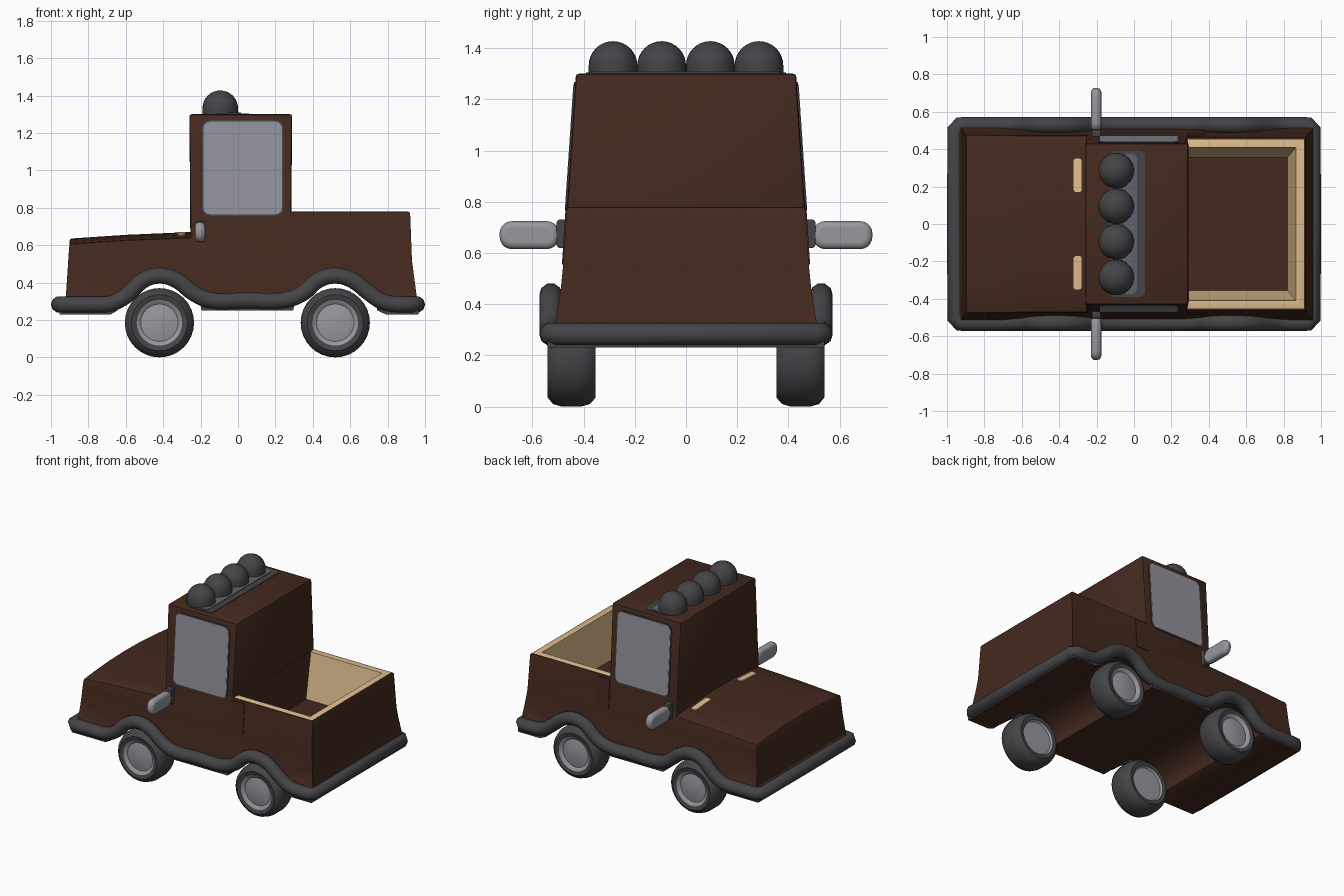
import bpy, bmesh, math
from mathutils import Vector

if "Cube" in bpy.data.objects:
    bpy.data.objects.remove(bpy.data.objects["Cube"])


def material(name, rgb):
    m = bpy.data.materials.new(name)
    m.diffuse_color = (*rgb, 1)
    m.use_nodes = True
    m.node_tree.nodes["Principled BSDF"].inputs["Base Color"].default_value = m.diffuse_color
    return m


BROWN = material("dark brown paint", (.056, .022, .013))
TAN = material("tan lining", (.74, .52, .28))
DARK = material("charcoal rubber", (.058, .058, .063))
GREY = material("light grey metal", (.31, .31, .34))
GLASS = material("grey glass", (.29, .29, .33))
SLATE = material("slate strip", (.12, .13, .15))


def finish(name, bm, mats, angle=35):
    bmesh.ops.recalc_face_normals(bm, faces=bm.faces)
    me = bpy.data.meshes.new(name)
    bm.to_mesh(me)
    bm.free()
    for m in mats:
        me.materials.append(m)
    me.shade_smooth()
    me.set_sharp_from_angle(angle=math.radians(angle))
    ob = bpy.data.objects.new(name, me)
    bpy.context.collection.objects.link(ob)
    return ob


def prism(pts, place):
    """Closed solid from a 2D outline; place(u, v, t) gives the 3D point for t = 0 and 1."""
    bm = bmesh.new()
    a, b = [[bm.verts.new(place(u, v, t)) for u, v in pts] for t in (0, 1)]
    bm.faces.new(a)
    bm.faces.new(b[::-1])
    n = len(pts)
    for i in range(n):
        j = (i + 1) % n
        bm.faces.new((a[i], b[i], b[j], a[j]))
    bmesh.ops.recalc_face_normals(bm, faces=bm.faces)
    return bm


def rounded(u0, u1, v0, v1, r, n=5):
    pts = []
    for k, (cu, cv) in enumerate(((u1 - r, v1 - r), (u0 + r, v1 - r), (u0 + r, v0 + r), (u1 - r, v0 + r))):
        for i in range(n + 1):
            a = math.pi / 2 * (k + i / n)
            pts.append((cu + r * math.cos(a), cv + r * math.sin(a)))
    return pts


def bevel(ob, width, segs=4):
    m = ob.modifiers.new("round", 'BEVEL')
    m.width, m.segments, m.limit_method = width, segs, 'ANGLE'


# Half width of the body at each height
WIDTHS = [(.2, .54), (.29, .54), (.33, .51), (.45, .49), (.55, .48), (.78, .465), (1.4, .423)]


def half_width(z):
    for (z0, w0), (z1, w1) in zip(WIDTHS, WIDTHS[1:]):
        if z <= z1:
            return w0 + (w1 - w0) * (z - z0) / (z1 - z0)
    return WIDTHS[-1][1]


# Body: side profile with wheel arches, drawn out across the truck
AXLES = (-.42, .52)


def arch(cx):
    return [(cx - .225 * math.cos(a), .25 + .165 * math.sin(a))
            for a in (math.pi * i / 12 for i in range(13))]


profile = [(-.955, .23), (-.68, .23)] + arch(AXLES[0]) + arch(AXLES[1]) + [
    (.79, .23), (.965, .23), (.965, .29), (.955, .33), (.93, .52), (.92, .78), (.285, .78),
    (.29, 1.3), (-.26, 1.3), (-.255, .67), (-.6, .655), (-.9, .635), (-.92, .33), (-.955, .29)]
bm = prism(profile, lambda u, v, t: Vector((u, 2 * t - 1, v)))
for z in (.29, .33, .45, .55, .78):
    bmesh.ops.bisect_plane(bm, geom=bm.verts[:] + bm.edges[:] + bm.faces[:], dist=1e-5,
                           plane_co=(0, 0, z), plane_no=(0, 0, 1))

# Crowned bonnet
CROWN = .028
for y in (-.75, -.4, 0, .4, .75):
    bm.normal_update()
    faces = [f for f in bm.faces if abs(f.normal.z) > .8 and f.calc_center_median().x < -.25
             and .6 < f.calc_center_median().z < .7]
    geom = set(faces) | {e for f in faces for e in f.edges} | {v for f in faces for v in f.verts}
    bmesh.ops.bisect_plane(bm, geom=list(geom), dist=1e-5, plane_co=(0, y, 0), plane_no=(0, 1, 0))
for v in bm.verts:
    if v.co.x < -.25 and .6 < v.co.z < .7:
        v.co.z -= CROWN * v.co.y ** 2
    v.co.y *= half_width(v.co.z)
bm.normal_update()
sharp = [e for e in bm.edges if len(e.link_faces) == 2 and e.calc_face_angle() > .5
         and e.is_convex and min(v.co.z for v in e.verts) > .59]
bmesh.ops.bevel(bm, geom=sharp, offset=.012, segments=2, profile=.5, affect='EDGES')
bm.normal_update()

# Cargo bed sunk into the rear deck, walls tapering to the floor
deck = max((f for f in bm.faces if f.normal.z > .99 and f.calc_center_median().x > .3
            and abs(f.calc_center_median().z - .78) < .02), key=lambda f: f.calc_area())
bmesh.ops.inset_region(bm, faces=[deck], thickness=.005)
for v in deck.verts:
    v.co.x = .295 if v.co.x < .6 else .865
    v.co.y = math.copysign(.41, v.co.y)
floor = bmesh.ops.extrude_discrete_faces(bm, faces=[deck])["faces"][0]
for v in floor.verts:
    v.co = (min(v.co.x, .82), math.copysign(.355, v.co.y), .46)
bmesh.ops.remove_doubles(bm, verts=bm.verts, dist=1e-5)
bm.normal_update()
for f in bm.faces:
    c, n = f.calc_center_median(), f.normal
    if .305 < c.x < .91 and abs(c.y) < .455 and .5 < c.z < .785:
        f.material_index = 1
    elif c.z < .28 and (abs(n.y) > .7 or abs(c.x) > .94):
        f.material_index = 2
finish("truck_body", bm, [BROWN, TAN, DARK], 30)

# Bumper tube running round the truck and over the wheels
side = [(-.93, .283), (-.78, .283), (-.68, .288), (-.59, .335), (-.51, .41), (-.42, .437), (-.33, .413),
        (-.24, .345), (-.16, .308), (.05, .305), (.26, .308), (.35, .345), (.43, .413), (.52, .437),
        (.61, .413), (.70, .345), (.78, .295), (.93, .283)]
path = [(x, -.528, z) for x, z in side] + [(.955, -.5, .283), (.955, 0, .283), (.955, .5, .283)]
path += [(x, .528, z) for x, z in side[::-1]] + [(-.955, .5, .283), (-.955, 0, .283), (-.955, -.5, .283)]
cu = bpy.data.curves.new("bumper_tube", 'CURVE')
cu.dimensions, cu.bevel_depth, cu.bevel_resolution, cu.resolution_u = '3D', .045, 3, 4
sp = cu.splines.new('BEZIER')
sp.bezier_points.add(len(path) - 1)
for i, (p, co) in enumerate(zip(sp.bezier_points, path)):
    p.co = co
    kind = 'VECTOR' if abs(co[0]) > .92 else 'AUTO'
    p.handle_left_type = p.handle_right_type = kind
sp.use_cyclic_u = True
cu.materials.append(DARK)
bpy.context.collection.objects.link(bpy.data.objects.new("bumper_tube", cu))

# Wheels: turned tyre with hub
LATHE = [(0, .53), (.035, .53), (.1, .518), (.122, .535), (.15, .54), (.175, .52), (.185, .485),
         (.185, .41), (.175, .375), (.15, .353), (.125, .357), (.115, .37), (0, .37)]
for cx in AXLES:
    for s in (-1, 1):
        bm = bmesh.new()
        n = 32
        rings = [[bm.verts.new((cx + r * math.cos(2 * math.pi * i / n), s * y,
                                .185 + r * math.sin(2 * math.pi * i / n))) for i in range(n)]
                 for r, y in LATHE]
        for k in range(len(rings) - 1):
            for i in range(n):
                j = (i + 1) % n
                f = bm.faces.new((rings[k][i], rings[k][j], rings[k + 1][j], rings[k + 1][i]))
                f.material_index = 0 if 3 <= k <= 9 else 1
        bmesh.ops.remove_doubles(bm, verts=bm.verts, dist=1e-5)
        finish(("front" if cx < 0 else "rear") + ("_wheel_a" if s < 0 else "_wheel_b"), bm, [DARK, GREY], 40)

for s, tag in ((-1, "a"), (1, "b")):
    def on_cab(depth):
        return lambda u, v, t: Vector((u, s * (.463 - .0677 * (v - .78) + depth * t), v))

    # Side window with dark frame, and the seam panel behind the door
    finish("window_frame_" + tag, prism(rounded(-.192, .242, .757, 1.268, .04), on_cab(.007)), [DARK])
    finish("window_glass_" + tag, prism(rounded(-.185, .235, .765, 1.26, .035), on_cab(.0095)), [GLASS])
    finish("side_panel_" + tag, prism([(.28, .555), (.38, .555), (.38, .765), (.28, .765)],
           lambda u, v, t: Vector((u, s * (half_width(v) - .002 + .007 * t), v))), [BROWN])

    # Wing mirror on its bracket
    finish("mirror_bracket_" + tag, prism(rounded(.46, .505, .62, .73, .01, 2),
           lambda u, v, t: Vector((-.225 + .045 * t, s * u, v))), [DARK])
    ob = finish("wing_mirror_" + tag, prism(rounded(.495, .728, .615, .724, .048),
                lambda u, v, t: Vector((-.23 + .055 * t, s * u, v))), [GREY], 60)
    bevel(ob, .024)

    # Tan patch following the bonnet
    finish("bonnet_patch_" + tag, prism(rounded(-.325, -.28, .17, .35, .012, 2),
           lambda u, v, t: Vector((u, s * v, .666 - CROWN * (v / .473) ** 2 + .009 * t))), [TAN])

# Roof light bar
finish("light_bar_base", prism(rounded(-.13, .06, -.39, .39, .03),
       lambda u, v, t: Vector((u, v, 1.298 + .006 * t))), [DARK])
finish("light_bar_strip", prism(rounded(-.06, .015, -.375, .375, .03),
       lambda u, v, t: Vector((u, v, 1.3 + .008 * t))), [SLATE])
for i in range(4):
    bm = bmesh.new()
    bmesh.ops.create_uvsphere(bm, u_segments=28, v_segments=16, radius=.095)
    for v in bm.verts:
        v.co.z = max(v.co.z, -.034)
        r = math.hypot(v.co.x, v.co.y)
        if v.co.z < -.001 and r > .085:
            v.co.x, v.co.y = v.co.x * .095 / r, v.co.y * .095 / r
    bmesh.ops.translate(bm, verts=bm.verts, vec=(-.095, -.285 + .19 * i, 1.332))
    finish("roof_light_%d" % (i + 1), bm, [DARK])
